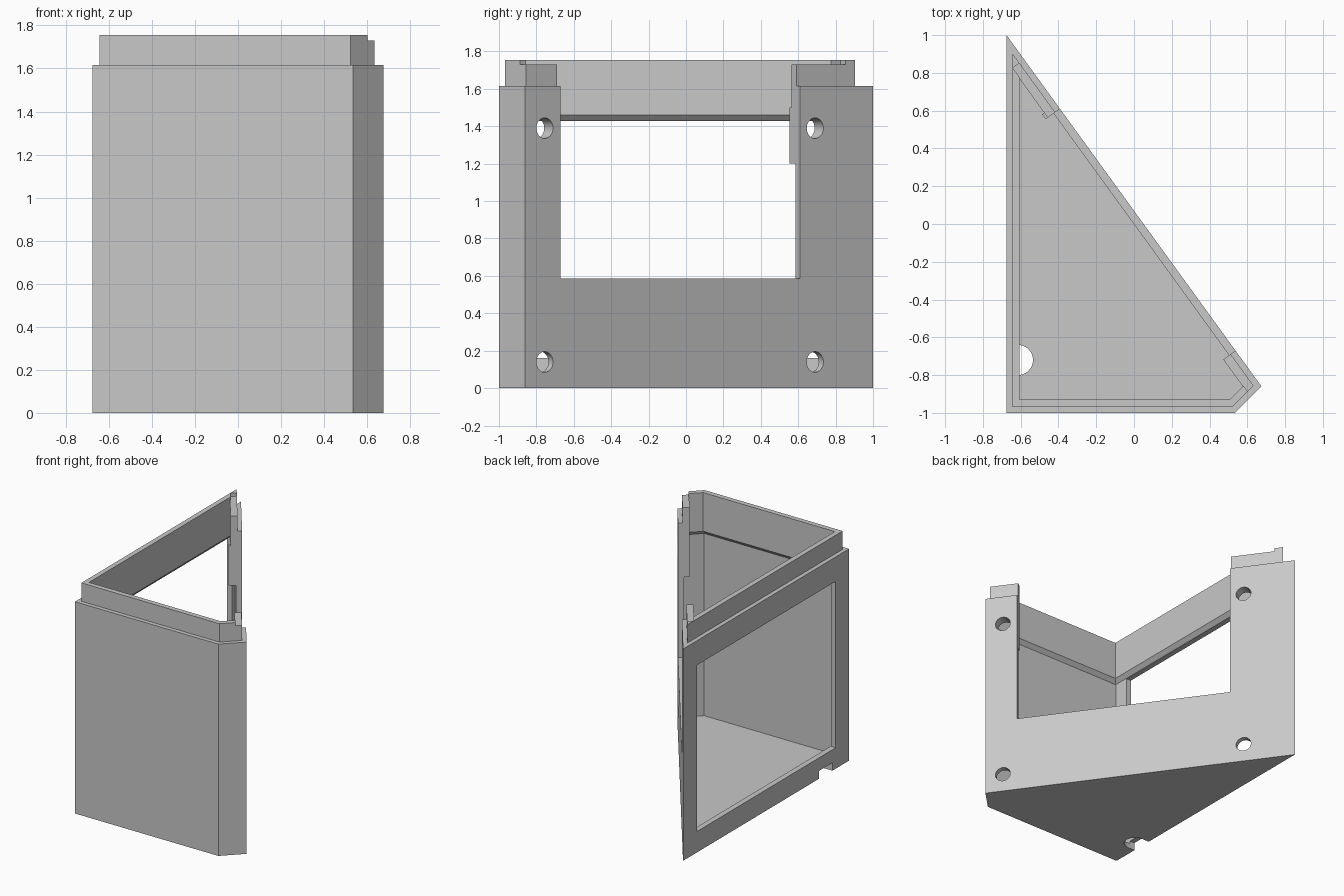
import bpy
import bmesh
from mathutils import Vector, Matrix

old = bpy.data.objects.get("Cube")
if old:
    bpy.data.objects.remove(old, do_unlink=True)

grey = bpy.data.materials.new("light grey plastic")
grey.use_nodes = True
colour = (0.58, 0.58, 0.58, 1)
grey.diffuse_color = colour
grey.node_tree.nodes["Principled BSDF"].inputs["Base Color"].default_value = colour

# Footprint corners, counter-clockwise; sides are left, front, chamfer, slanted
FOOT = [Vector(p) for p in ((-0.675, 1), (-0.675, -1), (0.535, -1), (0.675, -0.86))]
WALL, LIP, RIM = 0.042, 0.0317, 0.07

# Frame of the slanted wall: distance along it, depth into the case, height
start = FOOT[0]
along = (FOOT[3] - FOOT[0]).normalized()
inward = Vector((along.y, -along.x))


def inset(offsets):
    """Footprint with each side moved inward by its own offset."""
    lines = []
    for i, d in enumerate(offsets):
        a, b = FOOT[i], FOOT[(i + 1) % 4]
        u = (b - a).normalized()
        lines.append((a + Vector((-u.y, u.x)) * d, u))
    ring = []
    for i in range(4):
        (p, u), (q, v) = lines[i - 1], lines[i]
        t = (q - p).cross(v) / u.cross(v)
        ring.append(p + u * t)
    return ring


def new_object(name, bm):
    bmesh.ops.recalc_face_normals(bm, faces=bm.faces[:])
    mesh = bpy.data.meshes.new(name)
    bm.to_mesh(mesh)
    bm.free()
    mesh.materials.append(grey)
    obj = bpy.data.objects.new(name, mesh)
    bpy.context.scene.collection.objects.link(obj)
    return obj


def loft(name, levels):
    """Closed solid through (ring, height) levels."""
    bm = bmesh.new()
    rings = [[bm.verts.new((p.x, p.y, z)) for p in ring] for ring, z in levels]
    for low, high in zip(rings, rings[1:]):
        for i in range(len(low)):
            j = (i + 1) % len(low)
            bm.faces.new((low[i], low[j], high[j], high[i]))
    bm.faces.new(rings[0][::-1])
    bm.faces.new(rings[-1])
    return new_object(name, bm)


def slant_box(name, s0, s1, d0, d1, z0, z1):
    ring = [start + along * s + inward * d
            for s, d in ((s0, d0), (s1, d0), (s1, d1), (s0, d1))]
    return loft(name, [(ring, z0), (ring, z1)])


def box(name, x0, x1, y0, y1, z0, z1):
    ring = [Vector(p) for p in ((x0, y0), (x1, y0), (x1, y1), (x0, y1))]
    return loft(name, [(ring, z0), (ring, z1)])


def cylinder(name, centre, axis, radius, depth):
    bm = bmesh.new()
    turn = Vector((0, 0, 1)).rotation_difference(Vector(axis)).to_matrix().to_4x4()
    bmesh.ops.create_cone(bm, cap_ends=True, segments=40, radius1=radius,
                          radius2=radius, depth=depth,
                          matrix=Matrix.Translation(centre) @ turn)
    return new_object(name, bm)


def combine(tool, operation="DIFFERENCE"):
    """Apply a boolean to the case and discard the tool."""
    tool.hide_render = True
    mod = case.modifiers.new(tool.name, "BOOLEAN")
    mod.operation, mod.solver, mod.object = operation, "EXACT", tool
    bpy.context.view_layer.update()
    result = bpy.data.meshes.new_from_object(
        case.evaluated_get(bpy.context.evaluated_depsgraph_get()))
    case.modifiers.clear()
    case.data = result
    bpy.data.objects.remove(tool, do_unlink=True)


# Outer body with stepped-in lip
outer, lip = inset([0] * 4), inset([LIP] * 4)
case = loft("case_shell", [(outer, 0), (outer, 1.615), (lip, 1.615), (lip, 1.755)])

# Cavity: thin lower walls, sloping ledge, thicker rim on three sides
thin, thick = inset([WALL] * 4), inset([RIM, RIM, RIM, WALL])
combine(loft("cavity", [(thin, 0.04), (thin, 1.43), (thick, 1.46), (thick, 2)]))

# Slightly lower lip along the slanted side
combine(slant_box("lip_step", 0.16, 2.4, -0.1, 0.075, 1.73, 2))

# Tabs behind the slanted columns, and a small guide at the window edge
combine(slant_box("back_tab", 0.173, 0.6, 0.034, 0.08, 1.2, 1.73), "UNION")
combine(slant_box("front_tab", 1.95, 2.25, 0.034, 0.08, 1.2, 1.73), "UNION")
combine(slant_box("guide", 0.45, 0.6, 0.036, 0.094, 1.2, 1.5), "UNION")

# Open-topped window in the slanted wall, framed window in the left wall
combine(slant_box("slanted_window", 0.482, 2.064, -0.1, 0.12, 0.587, 2))
combine(box("side_window", -0.8, -0.615, -0.84, 0.83, 0.16, 1.428))

# Four screw holes
for s in (0.383, 2.169):
    for z in (0.14, 1.39):
        p = start + along * s
        combine(cylinder("screw_hole", (p.x, p.y, z), (inward.x, inward.y, 0), 0.055, 0.22))

# Cable notch through the floor and the foot of the side wall
combine(cylinder("cable_hole", (-0.615, -0.72, 0), (0, 0, 1), 0.08, 0.12))
combine(box("cable_slot", -0.8, -0.615, -0.8, -0.64, -0.1, 0.06))

bpy.context.view_layer.objects.active = case
case.select_set(True)
bpy.ops.object.shade_smooth_by_angle(angle=0.5)
